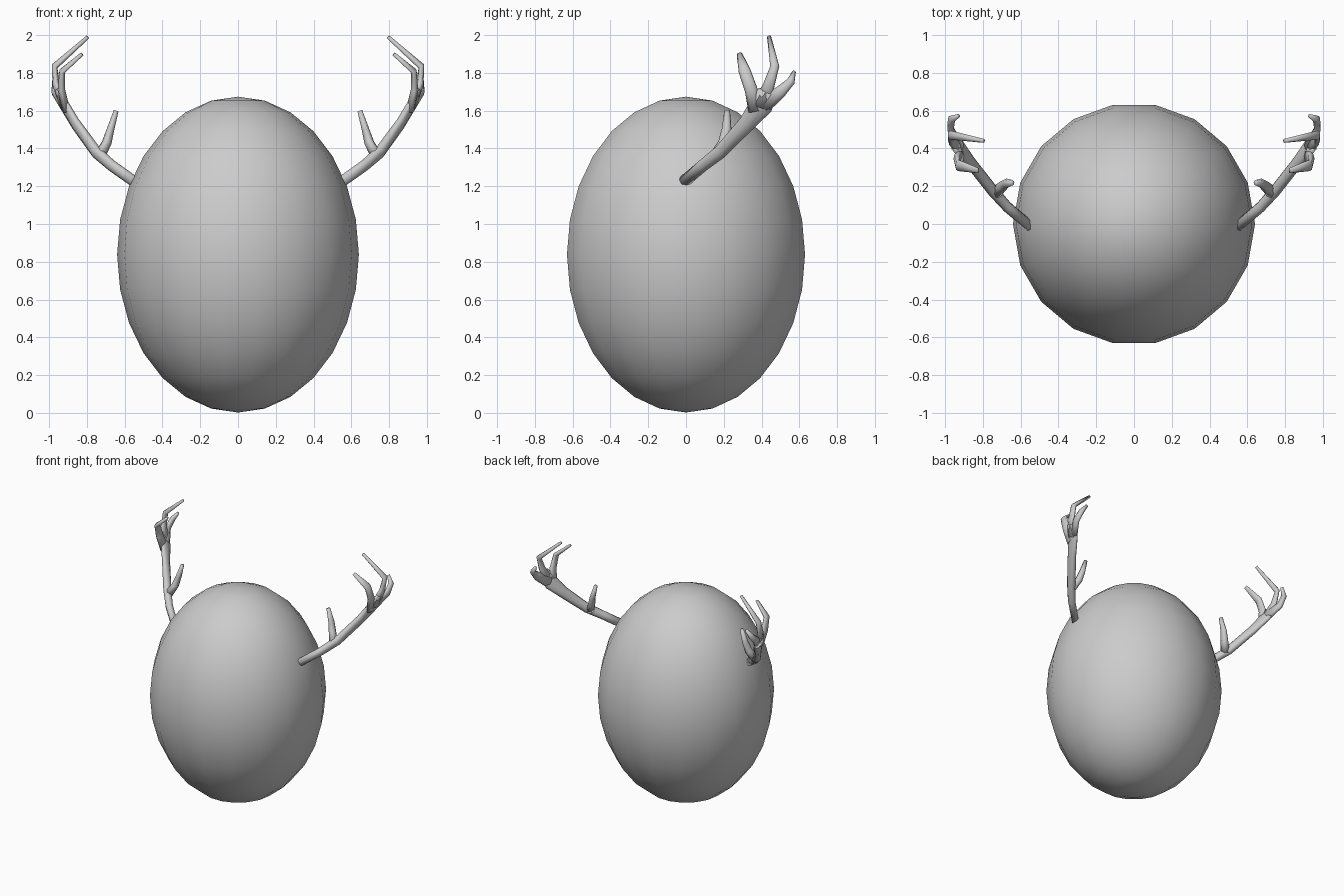
import bpy, bmesh, math
from mathutils import Vector, Matrix

cube = bpy.data.objects.get("Cube")
if cube:
    bpy.data.objects.remove(cube, do_unlink=True)

grey = bpy.data.materials.new("light_grey")
grey.use_nodes = True
grey.diffuse_color = (0.6, 0.6, 0.6, 1)
grey.node_tree.nodes["Principled BSDF"].inputs["Base Color"].default_value = (0.6, 0.6, 0.6, 1)


def finish(bm, name):
    """Turn a bmesh into a smooth-shaded object."""
    bmesh.ops.recalc_face_normals(bm, faces=bm.faces)
    for f in bm.faces:
        f.smooth = True
    mesh = bpy.data.meshes.new(name)
    bm.to_mesh(mesh)
    bm.free()
    mesh.materials.append(grey)
    obj = bpy.data.objects.new(name, mesh)
    bpy.context.collection.objects.link(obj)
    return obj


def branch(bm, stations, sides=8):
    """Tapered limb; each station is x, y, z, half width, half thickness."""
    pts = [Vector(s[:3]) for s in stations]
    rings = []
    for i, (p, s) in enumerate(zip(pts, stations)):
        tangent = (pts[min(i + 1, len(pts) - 1)] - pts[max(i - 1, 0)]).normalized()
        wide = tangent.cross(Vector((1, 0, 0))).normalized()
        thin = wide.cross(tangent)
        ring = []
        for k in range(sides):
            a = math.tau * k / sides
            ring.append(bm.verts.new(p + wide * s[3] * math.cos(a) + thin * s[4] * math.sin(a)))
        rings.append(ring)
    for lo, hi in zip(rings, rings[1:]):
        for k in range(sides):
            n = (k + 1) % sides
            bm.faces.new((lo[k], lo[n], hi[n], hi[k]))
    bm.faces.new(rings[0])
    bm.faces.new(rings[-1])


# Egg-shaped body
bm = bmesh.new()
bmesh.ops.create_uvsphere(bm, u_segments=18, v_segments=14, radius=1)
bm.transform(Matrix.Translation((0, 0, 0.838)) @ Matrix.Diagonal((0.64, 0.64, 0.836, 1))
             @ Matrix.Rotation(math.pi / 2, 4, "Z"))
finish(bm, "body")

# Antler limbs: main beam, brow tine and three crown tines
LIMBS = [
    [(.55, -.01, 1.225, .032, .027), (.67, .09, 1.31, .032, .028), (.75, .18, 1.38, .036, .03),
     (.86, .32, 1.53, .044, .025), (.92, .4, 1.63, .062, .022), (.955, .43, 1.7, .05, .015)],
    [(.73, .165, 1.365, .036, .03), (.695, .2, 1.43, .03, .026), (.675, .215, 1.5, .026, .02),
     (.645, .218, 1.6, .015, .013)],
    [(.91, .37, 1.6, .04, .022), (.935, .345, 1.71, .034, .02), (.93, .31, 1.81, .032, .016),
     (.825, .283, 1.9, .015, .01)],
    [(.92, .4, 1.62, .05, .022), (.965, .44, 1.74, .03, .018), (.97, .47, 1.835, .024, .018),
     (.795, .44, 1.99, .011, .01)],
    [(.92, .41, 1.63, .045, .022), (.97, .5, 1.7, .032, .018), (.965, .555, 1.755, .022, .02),
     (.93, .572, 1.805, .01, .012)],
]
for side, sign in (("left", 1), ("right", -1)):
    bm = bmesh.new()
    for limb in LIMBS:
        branch(bm, limb)
    bm.transform(Matrix.Diagonal((sign, 1, 1, 1)))
    finish(bm, side + "_antler")
